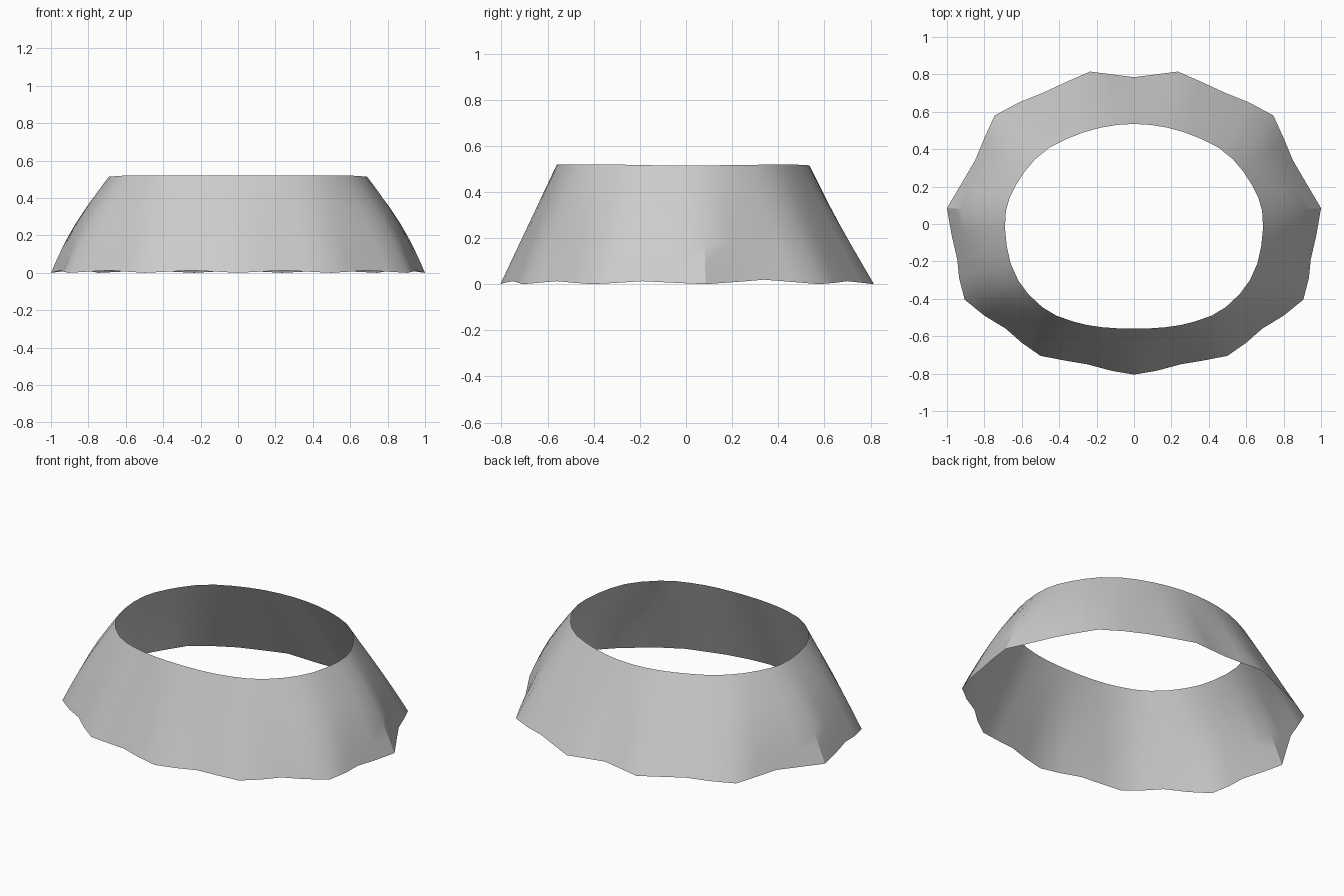
import bpy, math

if "Cube" in bpy.data.objects:
    bpy.data.objects.remove(bpy.data.objects["Cube"])

# Half outlines, back centre -> right side -> front centre
hem = [(0, .785), (.12, .80), (.235, .815), (.36, .76), (.49, .70), (.615, .65),
       (.745, .58), (.80, .46), (.85, .34), (.92, .22), (1.0, .085), (.975, -.06),
       (.945, -.19), (.935, -.29), (.905, -.405), (.80, -.49), (.685, -.56),
       (.60, -.635), (.50, -.705), (.37, -.73), (.25, -.75), (.12, -.785), (0, -.805)]
rim = [(0, .535), (.09, .53), (.18, .515), (.27, .49), (.36, .455), (.45, .41),
       (.53, .345), (.585, .28), (.63, .21), (.665, .14), (.685, .07), (.69, -.02),
       (.68, -.12), (.66, -.21), (.62, -.30), (.565, -.375), (.49, -.445),
       (.415, -.49), (.33, -.52), (.25, -.54), (.17, -.552), (.085, -.558), (0, -.56)]


def full(half):
    return half + [(-x, y) for x, y in half[-2:0:-1]]


hem, rim = full(hem), full(rim)
n, rows = len(hem), 6
verts, faces = [], []
for r in range(rows + 1):
    t = r / rows
    for i, ((hx, hy), (rx, ry)) in enumerate(zip(hem, rim)):
        # flutes lift slightly off the ground between the points of the hem
        k = i if i <= n // 2 else n - i
        lift = .013 * (1 - math.cos(math.pi * (k + 2) / 2)) / 2
        if 7 <= k <= 9:
            lift *= 1.5
        # small outward bulge on the two sides
        bulge = .03 * math.sin(math.pi * t) * max(0, abs(rx) / .69) ** 4
        x = hx + (rx - hx) * t + math.copysign(bulge, rx)
        y = hy + (ry - hy) * t
        top = .519 - .004 * math.cos(2 * math.atan2(ry, rx) + math.pi) ** 2 * (ry > -.3)
        verts.append((x, y, lift * (1 - t) + top * t))

for r in range(rows):
    for i in range(n):
        j = (i + 1) % n
        # clockwise outline, so wind for outward normals
        faces.append((r * n + j, r * n + i, (r + 1) * n + i, (r + 1) * n + j))

mesh = bpy.data.meshes.new("fluted_skirt")
mesh.from_pydata(verts, [], faces)
mesh.update()
skirt = bpy.data.objects.new("fluted_skirt", mesh)
bpy.context.collection.objects.link(skirt)
bpy.context.view_layer.objects.active = skirt
skirt.select_set(True)
bpy.ops.object.shade_smooth_by_angle(angle=math.radians(30))
